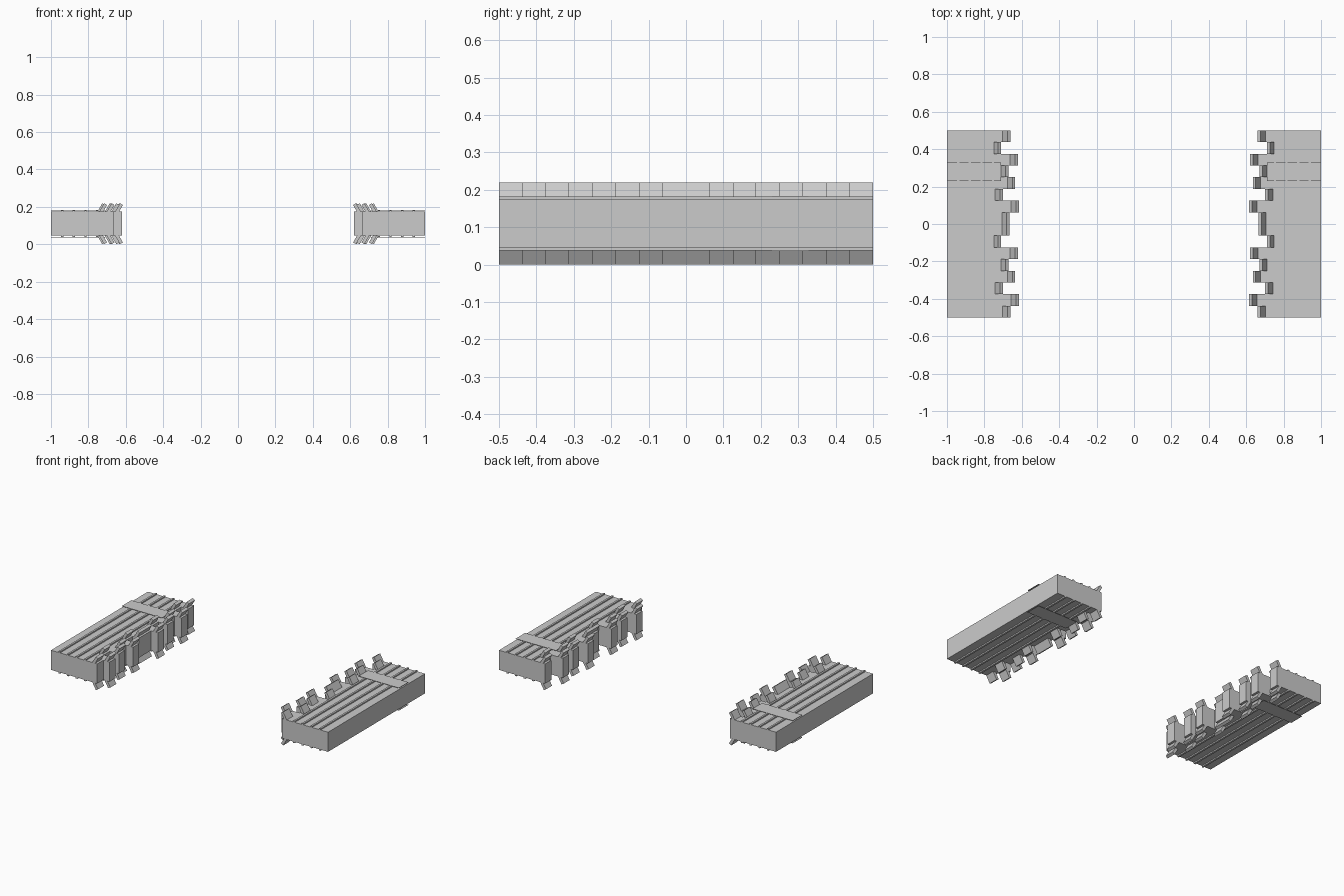
import bpy, math

if "Cube" in bpy.data.objects:
    bpy.data.objects.remove(bpy.data.objects["Cube"])

stone = bpy.data.materials.new("light grey")
stone.diffuse_color = (0.6, 0.6, 0.6, 1)
stone.use_nodes = True
stone.node_tree.nodes["Principled BSDF"].inputs["Base Color"].default_value = stone.diffuse_color

MID = 0.11            # mid height of the slabs
HALF = 0.064          # half height of the slab core


def box(name, center, size, tilt=0.0):
    """Box with its dimensions baked in, tilted around the y axis."""
    bpy.ops.mesh.primitive_cube_add(size=1, location=center)
    ob = bpy.context.object
    ob.name = name
    ob.scale = size
    ob.rotation_euler = (0, tilt, 0)
    bpy.ops.object.transform_apply(location=False, rotation=True, scale=True)
    ob.data.materials.append(stone)
    return ob


# Tooth ends: (lower y, upper y, distance of the tip from the centre)
U = 0.0625
tips = [0.66, 0.615, 0.70, 0.635, 0.67, 0.62, 0.71, 0.665, 0.665,
        0.615, 0.70, 0.635, 0.67, 0.62, 0.71, 0.66]
teeth = [(-0.5 + i * U, -0.5 + (i + 1) * U, t) for i, t in enumerate(tips)]
# the two middle teeth form one wide tooth
teeth[7:9] = [(-U, U, 0.665)]

for side, label in ((-1, "left"), (1, "right")):
    # solid slab
    box(f"{label}_slab", (side * 0.875, 0, MID), (0.25, 1, 2 * HALF))

    for up, level in ((1, "top"), (-1, "bottom")):
        # thin ridges along the slab
        for x in (0.94, 0.878, 0.816, 0.754):
            box(f"{label}_{level}_ridge", (side * x, 0, MID + up * (HALF + 0.0035)),
                (0.012, 1, 0.009))
        # flat cross strap resting on the ridges
        box(f"{label}_{level}_strap", (side * 0.855, 0.279, MID + up * (HALF + 0.009)),
            (0.29, 0.098, 0.002))

    # uneven teeth with flared lips above and below
    for y0, y1, tip in teeth:
        y, w = (y0 + y1) / 2, y1 - y0
        face = tip + 0.006
        box(f"{label}_tooth", (side * (face + 0.75) / 2, y, MID),
            (0.75 - face, w, 2 * HALF))
        for up, level in ((1, "top"), (-1, "bottom")):
            box(f"{label}_{level}_lip", (side * (tip + 0.0225), y, MID + up * 0.0796),
                (0.018, w, 0.058), -side * up * math.radians(30))
